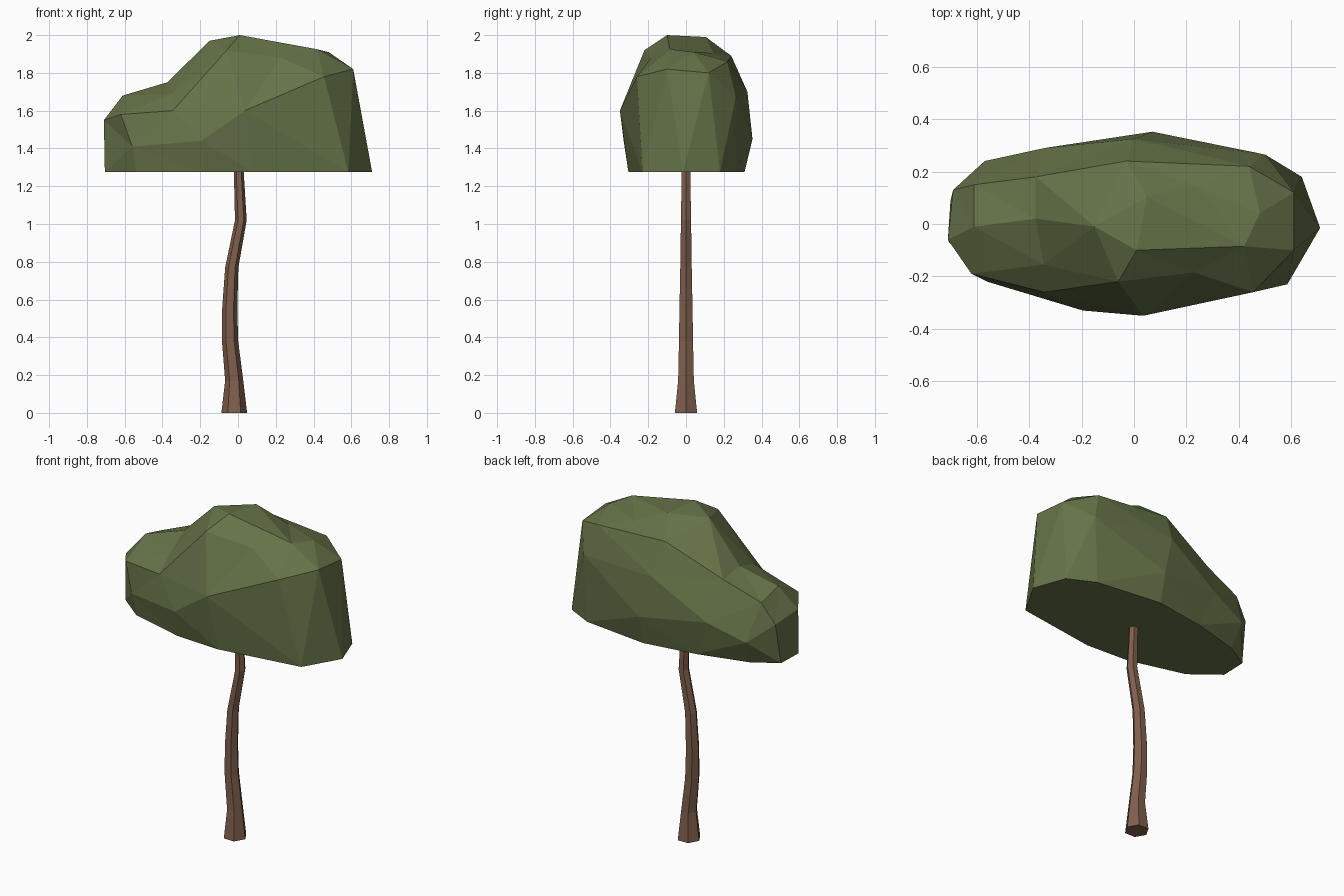
import bpy, bmesh, math
from mathutils import Vector


def material(name, rgb):
    m = bpy.data.materials.new(name)
    m.diffuse_color = (*rgb, 1)
    return m


def add_object(name, bm, mat):
    bmesh.ops.recalc_face_normals(bm, faces=bm.faces)
    me = bpy.data.meshes.new(name)
    bm.to_mesh(me)
    bm.free()
    me.materials.append(mat)
    ob = bpy.data.objects.new(name, me)
    bpy.context.collection.objects.link(ob)
    return ob


leaf = material("leaf green", (0.13, 0.17, 0.065))
bark = material("bark brown", (0.216, 0.115, 0.075))

# Trunk: hexagonal rings swept along a bent centre line (x, z, radius)
path = [(-0.02, 0, 0.068), (-0.02, 0.17, 0.048), (-0.042, 0.38, 0.043),
        (-0.044, 0.55, 0.040), (-0.033, 0.77, 0.035), (0.015, 1.02, 0.031),
        (0.004, 1.28, 0.026), (0.0, 1.38, 0.024)]
bm = bmesh.new()
rings = [[bm.verts.new((x + r * math.cos(i * math.pi / 3), r * math.sin(i * math.pi / 3), z))
          for i in range(6)] for x, z, r in path]
for a, b in zip(rings, rings[1:]):
    for i in range(6):
        j = (i + 1) % 6
        bm.faces.new((a[i], a[j], b[j], b[i]))
bm.faces.new(rings[0])
bm.faces.new(rings[-1])
add_object("trunk", bm, bark)

# Canopy: flat base outline plus faceted crown points, skinned around a centre
BASE = 1.275
base = [(-0.705, -0.07), (-0.54, -0.20), (-0.2, -0.29), (0.08, -0.305), (0.585, -0.23),
        (0.71, -0.015), (0.64, 0.18), (0.48, 0.26), (0.07, 0.31), (-0.25, 0.26),
        (-0.55, 0.18), (-0.70, 0.09)]
crown = [
    # front side
    (-0.56, -0.22, 1.41), (-0.62, -0.19, 1.58), (-0.345, -0.26, 1.60), (-0.195, -0.33, 1.44),
    (0.035, -0.35, 1.60), (0.455, -0.26, 1.78), (-0.345, -0.155, 1.69),
    # left end
    (-0.71, -0.06, 1.55), (-0.69, 0.13, 1.52), (-0.61, -0.01, 1.68), (-0.61, 0.15, 1.64),
    # top humps and the dips between them
    (-0.375, 0.02, 1.75), (-0.375, 0.18, 1.73), (-0.15, -0.01, 1.97), (-0.06, -0.22, 1.92),
    (0.01, -0.10, 2.0), (0.05, 0.105, 1.99), (-0.03, 0.24, 1.89), (0.24, 0.145, 1.905),
    (0.23, -0.185, 1.88), (0.42, -0.085, 1.925), (0.44, 0.22, 1.86), (0.48, 0.04, 1.91),
    # right end and back side
    (0.61, -0.10, 1.82), (0.61, 0.12, 1.80), (0.50, 0.265, 1.68), (0.0, 0.325, 1.70),
    (0.07, 0.352, 1.45), (-0.34, 0.29, 1.50), (-0.57, 0.24, 1.42)]
points = [Vector((x, y, BASE)) for x, y in base] + [Vector(p) for p in crown]
centre = Vector((0, 0, 1.48))
bm = bmesh.new()
home = {}
for p in points:
    d = p - centre
    v = bm.verts.new(Vector((d.x * 0.6, d.y, d.z)).normalized())
    home[v] = p
bmesh.ops.convex_hull(bm, input=bm.verts[:])
for v in bm.verts:
    v.co = home[v]
bmesh.ops.dissolve_limit(bm, angle_limit=0.02, verts=bm.verts[:], edges=bm.edges[:])
add_object("canopy", bm, leaf)
